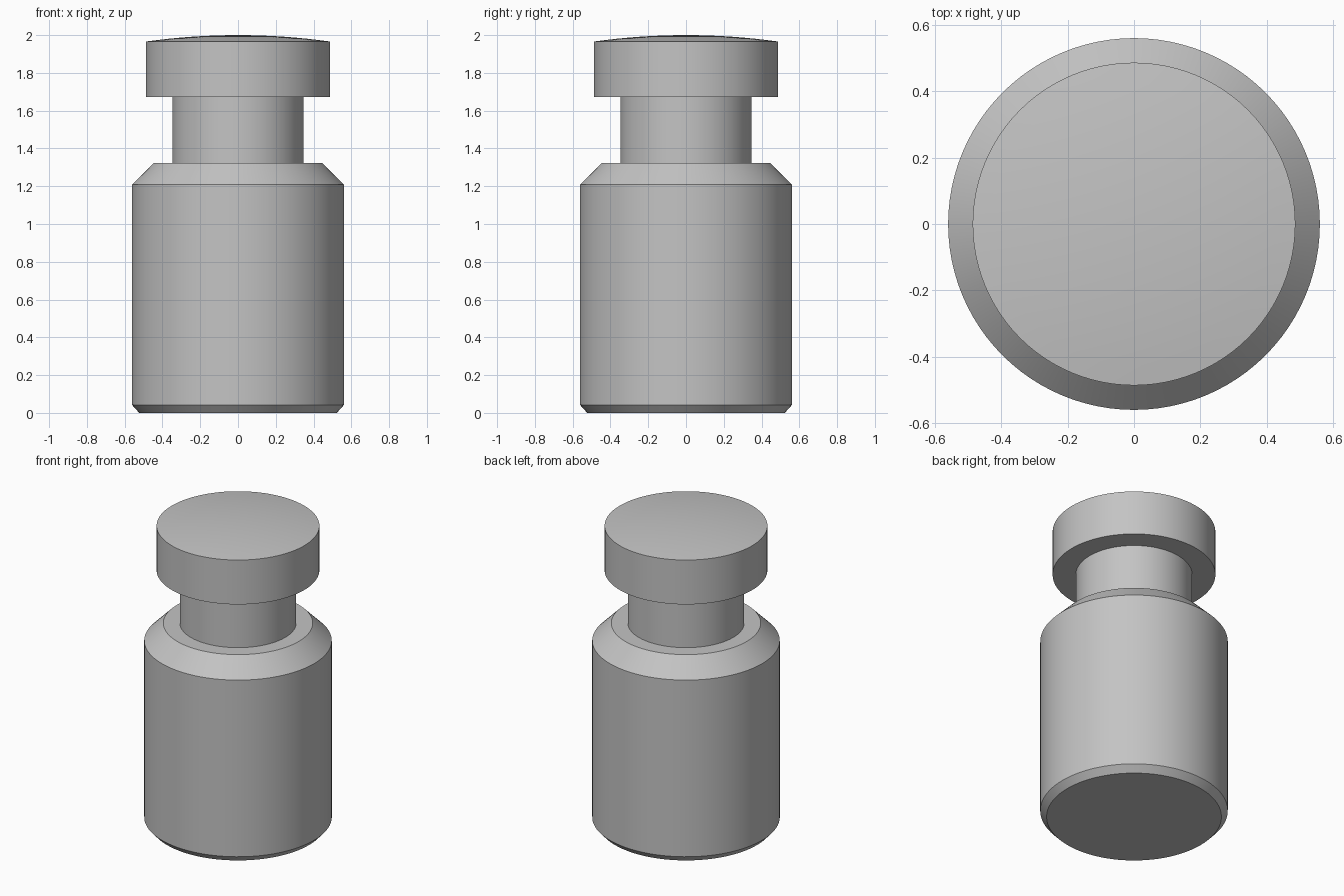
import bpy, bmesh, math

cube = bpy.data.objects.get("Cube")
if cube:
    bpy.data.objects.remove(cube, do_unlink=True)

SEGMENTS = 96

# Plain grey material
grey = bpy.data.materials.new("plain grey")
grey.use_nodes = True
colour = (0.55, 0.55, 0.55, 1)
grey.diffuse_color = colour
grey.node_tree.nodes["Principled BSDF"].inputs["Base Color"].default_value = colour

# Domed crown as a shallow circular arc, from rim to centre
CAP_R, RIM_Z, TOP_Z = 0.487, 1.966, 2.0
rise = TOP_Z - RIM_Z
dome_r = (CAP_R ** 2 + rise ** 2) / (2 * rise)
half_angle = math.asin(CAP_R / dome_r)
STEPS = 8
dome = []
for i in range(STEPS + 1):
    a = half_angle * (1 - i / STEPS)
    dome.append((dome_r * math.sin(a), TOP_Z - dome_r * (1 - math.cos(a))))

# Half profile: chamfered base, body, sloped shoulder, neck, cap, dome
profile = [(0, 0), (0.523, 0), (0.561, 0.042), (0.561, 1.208), (0.447, 1.323),
           (0.348, 1.323), (0.348, 1.673), (CAP_R, 1.673)] + dome

# Revolve the profile into one closed solid
bm = bmesh.new()
verts = [bm.verts.new((r, 0, z)) for r, z in profile]
edges = [bm.edges.new(pair) for pair in zip(verts, verts[1:])]
bmesh.ops.spin(bm, geom=verts + edges, cent=(0, 0, 0), axis=(0, 0, 1),
               angle=math.tau, steps=SEGMENTS, use_duplicate=False)
bmesh.ops.remove_doubles(bm, verts=bm.verts, dist=0.0005)
bmesh.ops.recalc_face_normals(bm, faces=bm.faces)
mesh = bpy.data.meshes.new("stepped_pin")
bm.to_mesh(mesh)
bm.free()
mesh.materials.append(grey)

pin = bpy.data.objects.new("stepped_pin", mesh)
bpy.context.collection.objects.link(pin)
bpy.ops.object.select_all(action="DESELECT")
pin.select_set(True)
bpy.context.view_layer.objects.active = pin
bpy.ops.object.shade_smooth_by_angle(angle=math.radians(25))
